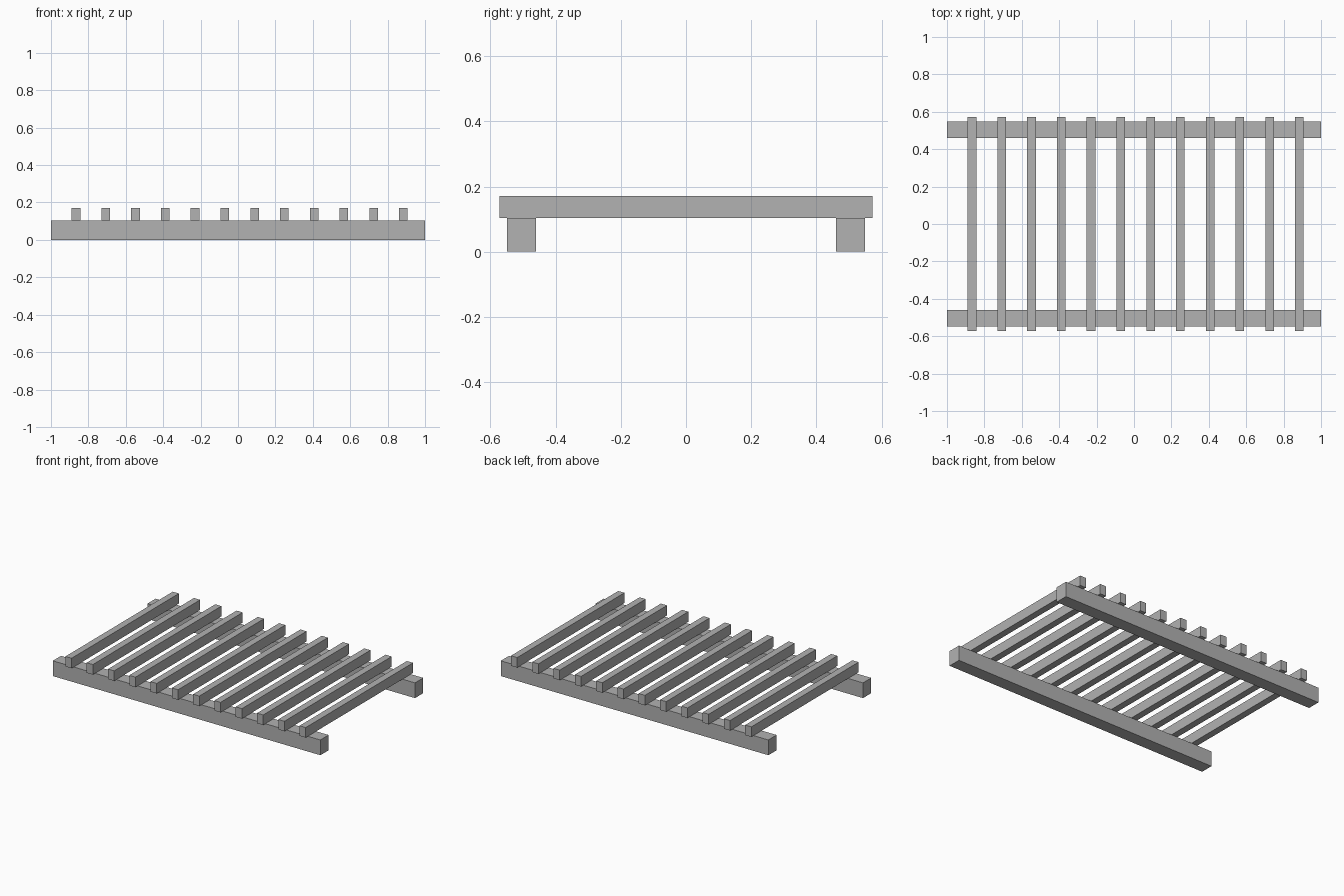
import bpy

if "Cube" in bpy.data.objects:
    bpy.data.objects.remove(bpy.data.objects["Cube"])

grey = bpy.data.materials.new("plain grey")
grey.diffuse_color = (0.445, 0.445, 0.445, 1)
grey.use_nodes = True
grey.node_tree.nodes["Principled BSDF"].inputs["Base Color"].default_value = grey.diffuse_color


def box(name, center, size):
    """Add a box with the given centre and full size."""
    bpy.ops.mesh.primitive_cube_add(size=1, location=center)
    obj = bpy.context.object
    obj.name = name
    obj.scale = size
    bpy.ops.object.transform_apply(location=False, rotation=False, scale=True)
    obj.data.materials.append(grey)
    return obj


RAIL_H = 0.103      # rail height, where the slats rest
SLAT_H = 0.068
SLATS = 12
FIRST_X, LAST_X = -0.866, 0.884

# Two long rails on the ground
for name, y in (("front_rail", -0.505), ("back_rail", 0.505)):
    box(name, (0, y, RAIL_H / 2), (2.0, 0.088, RAIL_H))

# Evenly spaced cross slats on top of the rails
step = (LAST_X - FIRST_X) / (SLATS - 1)
for i in range(SLATS):
    box(f"slat_{i + 1}", (FIRST_X + i * step, 0, RAIL_H + SLAT_H / 2),
        (0.046, 1.145, SLAT_H))
